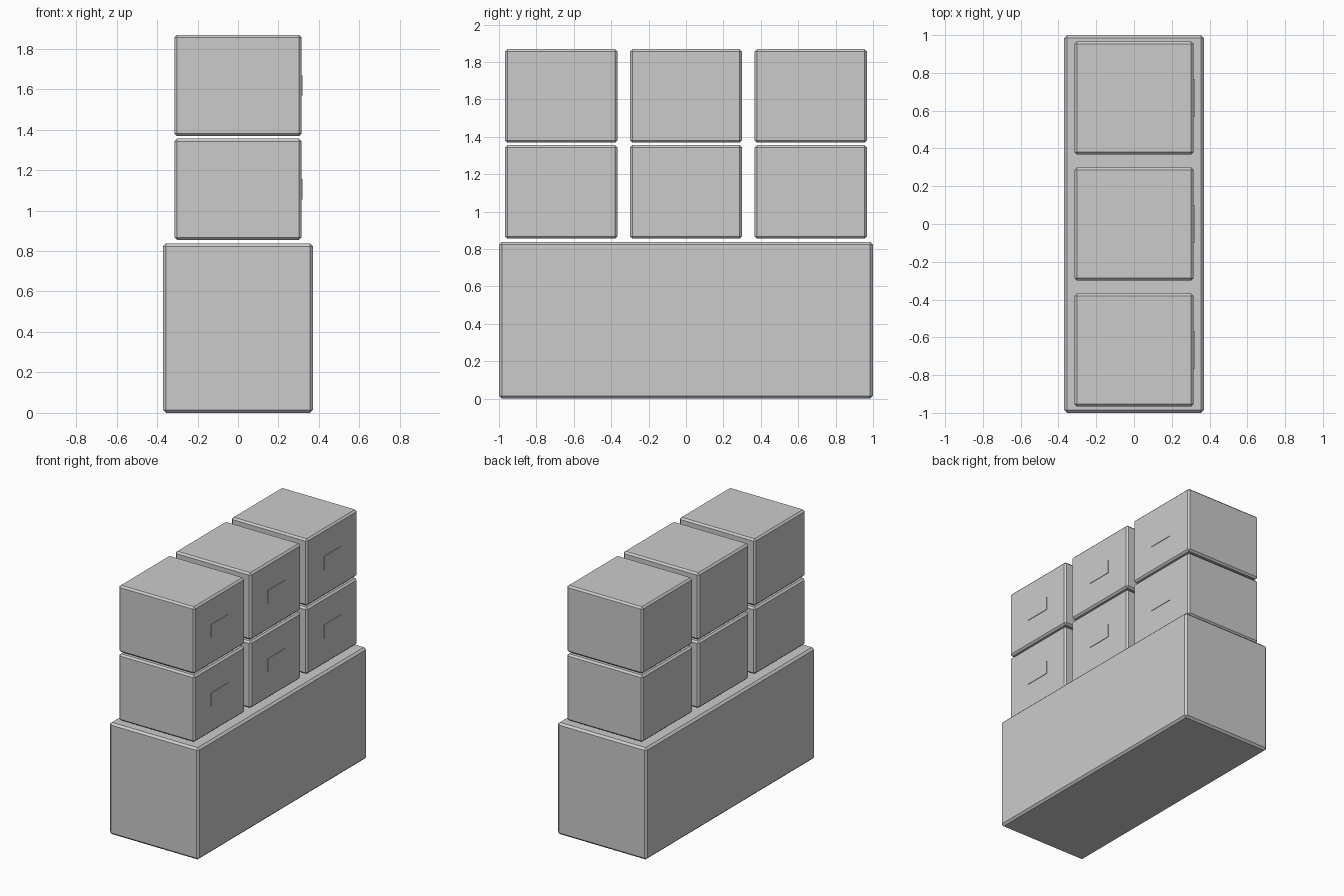
import bpy, bmesh
from mathutils import Matrix, Vector

if "Cube" in bpy.data.objects:
    bpy.data.objects.remove(bpy.data.objects["Cube"])


def block(name, lo, hi, chamfer=0.0):
    """Box between two corners, with an optional flat chamfer on every edge."""
    lo, hi = Vector(lo), Vector(hi)
    bm = bmesh.new()
    bmesh.ops.create_cube(bm, size=1, matrix=Matrix.Diagonal((*(hi - lo), 1)))
    mesh = bpy.data.meshes.new(name)
    bm.to_mesh(mesh)
    bm.free()
    obj = bpy.data.objects.new(name, mesh)
    obj.location = (lo + hi) / 2
    bpy.context.collection.objects.link(obj)
    if chamfer:
        mod = obj.modifiers.new("chamfer", "BEVEL")
        mod.width = chamfer
        mod.segments = 1
    return obj


# Long base bench
block("base", (-0.37, -1, 0), (0.37, 1, 0.838), 0.015)

# Two rows of three storage boxes, each with a thin label plate on the +x side
for row, z in enumerate((0.855, 1.368)):
    for col, y in enumerate((-0.667, 0, 0.667)):
        tag = f"{row + 1}_{col + 1}"
        block(f"storage_box_{tag}", (-0.315, y - 0.3, z), (0.315, y + 0.3, z + 0.5), 0.013)
        mid = z + 0.25
        block(f"label_plate_{tag}", (0.308, y - 0.1, mid - 0.05), (0.319, y + 0.1, mid + 0.05))
